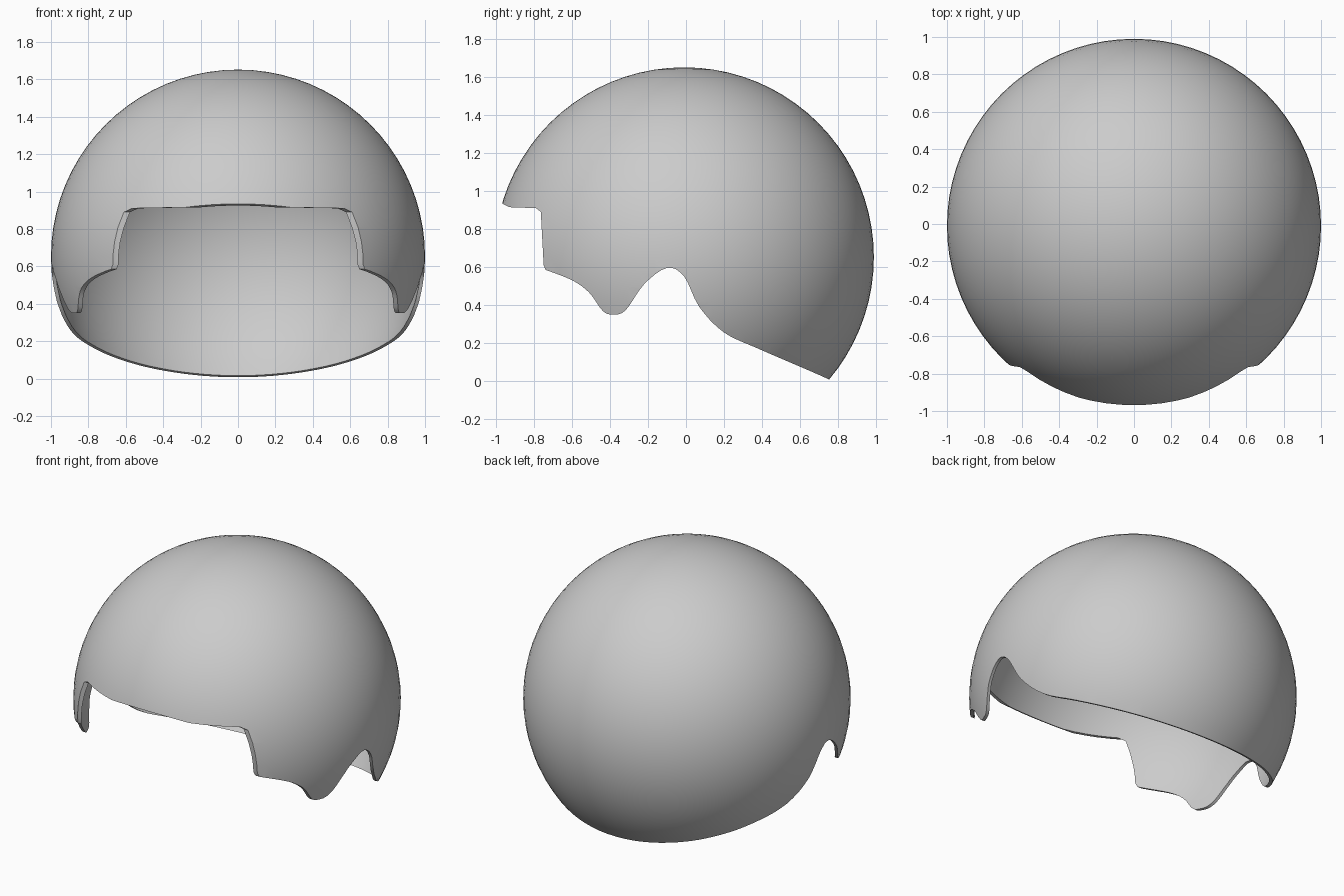
import bpy
import bmesh
from mathutils import Vector

cube = bpy.data.objects.get("Cube")
if cube:
    bpy.data.objects.remove(cube, do_unlink=True)

CENTRE = Vector((0, -0.01, 0.652))
RADIUS = 1.0
WALL = 0.02

# Lower rim seen from the side (y, z): brow, cheek, ear arch, neck
BROW = [(-1.3, 0.95), (-0.98, 0.94), (-0.93, 0.915), (-0.79, 0.91), (-0.765, 0.89),
        (-0.75, 0.61), (-0.74, 0.585)]
WAVE = [(-0.74, 0.585), (-0.6, 0.53), (-0.51, 0.465), (-0.44, 0.37), (-0.39, 0.35),
        (-0.32, 0.37), (-0.22, 0.51), (-0.1, 0.595), (-0.01, 0.55), (0.07, 0.39),
        (0.2, 0.255), (0.38, 0.17), (0.6, 0.075), (0.77, 0.0), (1.2, -0.2)]


def smooth_path(points, steps=4):
    """Catmull-Rom interpolation through the points."""
    p = [Vector(q) for q in points]
    p = [p[0]] + p + [p[-1]]
    out = []
    for a, b, c, d in zip(p, p[1:], p[2:], p[3:]):
        for i in range(steps):
            t = i / steps
            out.append(0.5 * (2 * b + (c - a) * t + (2 * a - 5 * b + 4 * c - d) * t ** 2
                              + (3 * b - a - 3 * c + d) * t ** 3))
    return out + [p[-1]]


def make_object(name, bm):
    bmesh.ops.recalc_face_normals(bm, faces=bm.faces)
    mesh = bpy.data.meshes.new(name)
    bm.to_mesh(mesh)
    bm.free()
    obj = bpy.data.objects.new(name, mesh)
    bpy.context.collection.objects.link(obj)
    return obj


# Full round shell
bm = bmesh.new()
bmesh.ops.create_uvsphere(bm, u_segments=80, v_segments=40, radius=RADIUS)
bmesh.ops.translate(bm, verts=bm.verts, vec=CENTRE)
shell = make_object("helmet_shell", bm)

# Hollow: flip an inner copy so the wall has thickness
solid = shell.modifiers.new("wall", "SOLIDIFY")
solid.thickness = WALL
solid.offset = -1

# Rim cutter: side profile closed below and extruded across the width
outline = BROW[:-1] + [tuple(v) for v in smooth_path(WAVE)] + [(1.2, -0.6), (-1.3, -0.6)]
bm = bmesh.new()
face = bm.faces.new([bm.verts.new((-1.3, y, z)) for y, z in outline])
side = bmesh.ops.extrude_face_region(bm, geom=[face])
bmesh.ops.translate(bm, vec=(2.6, 0, 0),
                    verts=[v for v in side["geom"] if isinstance(v, bmesh.types.BMVert)])
cutter = make_object("rim_cutter", bm)
cutter.hide_render = True

cut = shell.modifiers.new("rim", "BOOLEAN")
cut.operation = "DIFFERENCE"
cut.solver = "EXACT"
cut.object = cutter

# Apply, then drop the cutter
bpy.ops.object.select_all(action="DESELECT")
shell.select_set(True)
bpy.context.view_layer.objects.active = shell
for name in ("wall", "rim"):
    bpy.ops.object.modifier_apply(modifier=name)
bpy.data.objects.remove(cutter, do_unlink=True)

# Plain grey finish
grey = bpy.data.materials.new("light_grey")
grey.use_nodes = True
colour = (0.6, 0.6, 0.6, 1)
grey.diffuse_color = colour
grey.node_tree.nodes["Principled BSDF"].inputs["Base Color"].default_value = colour
shell.data.materials.clear()
shell.data.materials.append(grey)
bpy.ops.object.shade_smooth_by_angle(angle=0.7)
